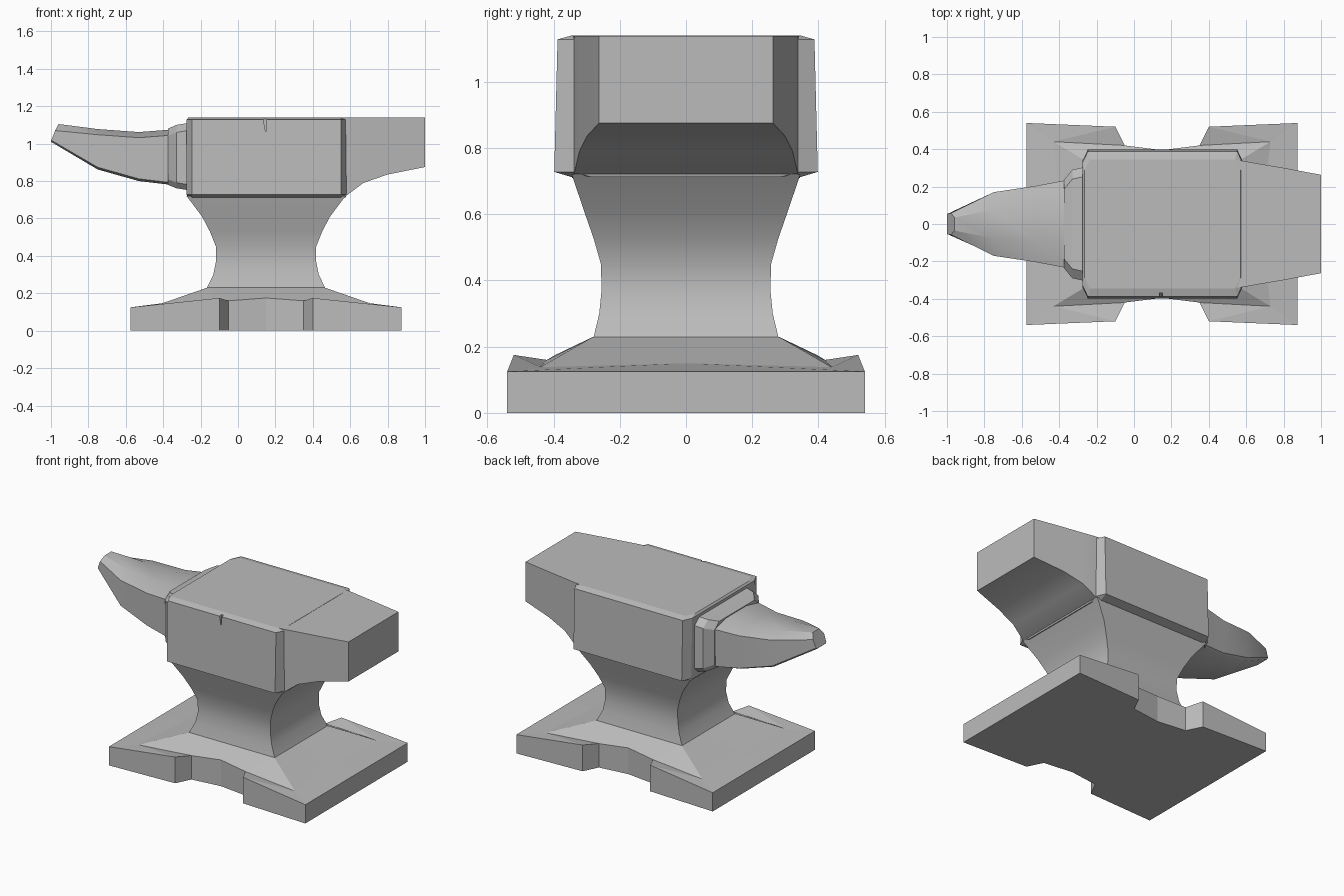
import bpy, bmesh, math

cube = bpy.data.objects.get("Cube")
if cube:
    bpy.data.objects.remove(cube, do_unlink=True)

iron = bpy.data.materials.new("iron grey")
iron.use_nodes = True
iron.diffuse_color = (0.5, 0.5, 0.5, 1)
iron.node_tree.nodes["Principled BSDF"].inputs["Base Color"].default_value = (0.5, 0.5, 0.5, 1)

CX = 0.15  # centre of the foot and waist


def finish(name, bm, smooth=None):
    bmesh.ops.remove_doubles(bm, verts=bm.verts, dist=0.0005)
    bmesh.ops.recalc_face_normals(bm, faces=bm.faces)
    mesh = bpy.data.meshes.new(name)
    bm.to_mesh(mesh)
    bm.free()
    ob = bpy.data.objects.new(name, mesh)
    bpy.context.collection.objects.link(ob)
    mesh.materials.append(iron)
    if smooth:
        bpy.ops.object.select_all(action='DESELECT')
        ob.select_set(True)
        bpy.context.view_layer.objects.active = ob
        bpy.ops.object.shade_smooth_by_angle(angle=math.radians(smooth))
    return ob


def loft(name, rings, smooth=None):
    """Skin a row of closed rings and cap both ends."""
    bm = bmesh.new()
    rows = [[bm.verts.new(p) for p in ring] for ring in rings]
    n = len(rows[0])
    for a, b in zip(rows, rows[1:]):
        for i in range(n):
            j = (i + 1) % n
            bm.faces.new((a[i], a[j], b[j], b[i]))
    bm.faces.new(rows[0])
    bm.faces.new(rows[-1])
    return finish(name, bm, smooth)


def mirrored(half):
    """Section given for +y, from top to bottom, closed over -y."""
    return half + [(x, -y, z) for x, y, z in reversed(half)]


# Foot: one quarter, mirrored over both axes
corner, toe, notch = (0.725, 0.54, 0.125), (0.25, 0.52, 0.175), (0.2, 0.42, 0.16)
middle, tip, neck = (0, 0.395, 0.175), (0.58, 0.44, 0.138), (0.315, 0.28, 0.23)
end, knee, neck_end, neck_side = (0.725, 0, 0.125), (0.53, 0, 0.15), (0.315, 0, 0.23), (0, 0.28, 0.23)
top_faces = [(corner, toe, tip), (toe, notch, tip), (tip, notch, neck),
             (notch, middle, neck_side, neck), (corner, tip, knee, end),
             (tip, neck, neck_end, knee), (neck, neck_side, (0, 0, 0.23), neck_end)]
outline = [end, corner, toe, notch, middle]
floor = [(x, y, 0) for x, y, z in outline]
walls = [(outline[i], outline[i + 1], floor[i + 1], floor[i]) for i in range(4)]
bm = bmesh.new()
for sx in (1, -1):
    for sy in (1, -1):
        for face in top_faces + walls + [floor + [(0, 0, 0)]]:
            bm.faces.new([bm.verts.new((CX + sx * x, sy * y, z)) for x, y, z in face])
finish("foot", bm)

# Waist: flared rectangular column
waist = [(0.225, 0.318, 0.28), (0.3, 0.282, 0.262), (0.37, 0.268, 0.255), (0.45, 0.268, 0.257),
         (0.53, 0.3, 0.28), (0.61, 0.342, 0.308), (0.72, 0.425, 0.345)]
loft("waist", [[(CX + sx * hx, sy * hy, z) for sx, sy in ((1, 1), (-1, 1), (-1, -1), (1, -1))]
               for z, hx, hy in waist], 35)


# Body: block with cut corners, slightly wider at its lower edge
def body_ring(z, hy, inset=0):
    a, b, c = -0.275 + inset, 0.58 - inset, 0.028
    return mirrored([(a, hy - 0.06, z), (a + c, hy, z), (b - c, hy, z), (b, hy - 0.06, z)])


body = loft("body", [body_ring(0.712, 0.345, 0.005), body_ring(0.728, 0.398),
                     body_ring(1.128, 0.388), body_ring(1.14, 0.345, 0.01)])

# Small chip in the front upper edge
bm = bmesh.new()
profile = [(0.13, 1.16), (0.155, 1.16), (0.148, 1.06)]
lo = [bm.verts.new((x, -0.42, z)) for x, z in profile]
hi = [bm.verts.new((x, -0.37, z)) for x, z in profile]
bm.faces.new(lo)
bm.faces.new(hi)
for i in range(3):
    j = (i + 1) % 3
    bm.faces.new((lo[i], lo[j], hi[j], hi[i]))
chip = finish("chip_cutter", bm)
chip.hide_render = True
chip.hide_set(True)
cut = body.modifiers.new("chip", 'BOOLEAN')
cut.object = chip
cut.operation = 'DIFFERENCE'
bpy.context.view_layer.update()
carved = bpy.data.meshes.new_from_object(body.evaluated_get(bpy.context.evaluated_depsgraph_get()))
body.modifiers.clear()
body.data = carved
bpy.data.objects.remove(chip, do_unlink=True)

# Heel: tapering block with a curved underside
heel = [(0.5, 0.345, 0.71), (0.58, 0.338, 0.722), (0.67, 0.322, 0.79),
        (0.8, 0.3, 0.835), (1.0, 0.263, 0.875)]
loft("heel", [mirrored([(x, y, 1.139), (x, y, z)]) for x, y, z in heel], 30)

# Step between the body and the horn, with chamfered outer corners
step = [(-0.26, 0.305, 1.112, 0.75), (-0.33, 0.29, 1.1, 0.762), (-0.375, 0.235, 1.08, 0.78)]
loft("step", [mirrored([(x, y - 0.05, t), (x, y, t - 0.04), (x, y, b + 0.03), (x, y - 0.03, b)])
              for x, y, t, b in step])

# Horn: rises and narrows to a blunt slanted tip
horn = [(-0.36, 0.235, 1.075, 0.78), (-0.53, 0.203, 1.062, 0.8),
        (-0.75, 0.17, 1.078, 0.862)]
rings = [mirrored([(x, y * 0.45, t), (x, y, t - 0.03), (x, y * 0.97, b + 0.012), (x, y * 0.85, b)])
         for x, y, t, b in horn]
rings.append(mirrored([(-0.96, 0.035, 1.105), (-0.978, 0.058, 1.07),
                       (-0.998, 0.054, 1.018), (-1.0, 0.046, 1.01)]))
loft("horn", rings, 30)
